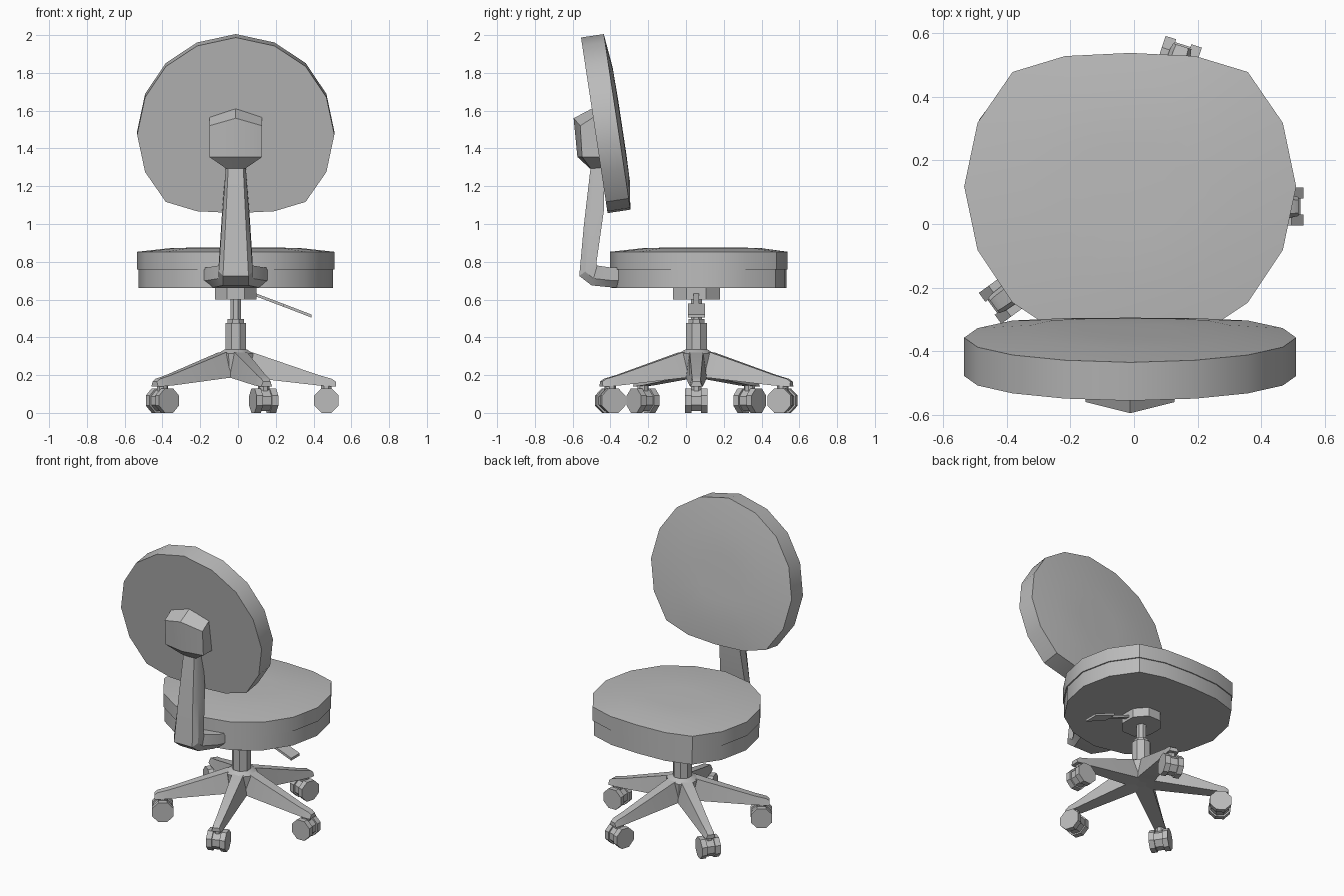
import bpy, bmesh, math
from mathutils import Matrix, Vector

cube = bpy.data.objects.get("Cube")
if cube:
    bpy.data.objects.remove(cube, do_unlink=True)

gray = bpy.data.materials.new("plain_gray")
gray.use_nodes = True
gray.diffuse_color = (0.5, 0.5, 0.5, 1)
gray.node_tree.nodes["Principled BSDF"].inputs["Base Color"].default_value = (0.5, 0.5, 0.5, 1)

CX, CY = -0.012, 0.055  # swivel axis


def loft(name, rings, matrix):
    """Skin a stack of equal-length rings, closed by flat caps."""
    bm = bmesh.new()
    loops = [[bm.verts.new(p) for p in ring] for ring in rings]
    n = len(loops[0])
    for a, b in zip(loops, loops[1:]):
        for i in range(n):
            j = (i + 1) % n
            bm.faces.new((a[i], a[j], b[j], b[i]))
    bm.faces.new(loops[0][::-1])
    bm.faces.new(loops[-1])
    bmesh.ops.recalc_face_normals(bm, faces=bm.faces)
    bm.transform(matrix)
    mesh = bpy.data.meshes.new(name)
    bm.to_mesh(mesh)
    bm.free()
    mesh.materials.append(gray)
    obj = bpy.data.objects.new(name, mesh)
    bpy.context.collection.objects.link(obj)
    bpy.ops.object.select_all(action="DESELECT")
    obj.select_set(True)
    bpy.context.view_layer.objects.active = obj
    bpy.ops.object.shade_smooth_by_angle(angle=math.radians(30))
    return obj


def turned(name, profile, matrix, sides=8):
    """Octagonal turned part from (height, radius) pairs along z."""
    rings = []
    for z, r in profile:
        angles = [(i + 0.5) * math.tau / sides for i in range(sides)]
        rings.append([(r * math.cos(a), r * math.sin(a), z) for a in angles])
    return loft(name, rings, matrix)


# Cushions: one rounded outline shared by seat and backrest
HALF = [(0, 0.42), (0.205, 0.41), (0.37, 0.36), (0.48, 0.2), (0.522, 0),
        (0.48, -0.2), (0.37, -0.365), (0.205, -0.475), (0, -0.52)]
OUTLINE = HALF + [(-x, y) for x, y in HALF[-2:0:-1]]


def cushion(name, layers, matrix):
    rings = [[(x * s, y * s, z) for x, y in OUTLINE] for z, s in layers]
    return loft(name, rings, matrix)


seat_at = Matrix.Translation((CX, 0.118, 0))
cushion("seat_pan", [(0.66, 0.985), (0.765, 0.985)], seat_at)
cushion("seat_cushion", [(0.76, 1), (0.853, 1), (0.873, 0.65), (0.876, 0.3)], seat_at)
back_at = Matrix.Translation((CX, -0.478, 1.473)) @ Matrix.Rotation(math.radians(-81.4), 4, "X")
cushion("backrest", [(0, 1), (0.122, 1), (0.142, 0.65), (0.145, 0.3)], back_at)

# Back support: curved upright, each station is inner edge, outer edge, half width
stations = [((-0.30, 0.77), (-0.30, 0.665), 0.19),
            ((-0.40, 0.77), (-0.40, 0.665), 0.15),
            ((-0.47, 0.78), (-0.50, 0.675), 0.09),
            ((-0.475, 0.79), (-0.565, 0.725), 0.09),
            ((-0.435, 1.07), (-0.54, 1.0), 0.072),
            ((-0.43, 1.30), (-0.505, 1.30), 0.053)]
rings = []
for inner, outer, w in stations:
    a, c = Vector((0, *inner)), Vector((0, *outer))
    b = a.lerp(c, 0.65)
    side = Vector((w, 0, 0))
    rings.append([a + side, b + side, c + side * 0.75, c - side * 0.75, b - side, a - side])
axis_x = Matrix.Translation((CX, 0, 0))
loft("back_support", rings, axis_x)

# Bracket behind the backrest, with a ridge down its middle
bracket = [(1.295, 0, 0.053, -0.42, -0.505, -0.51),
           (1.355, 0, 0.14, -0.44, -0.55, -0.575),
           (1.52, 0.04, 0.14, -0.46, -0.56, -0.595),
           (1.565, 0.045, 0.14, -0.46, -0.49, -0.50)]
loft("back_bracket",
     [[(-w, front, z), (-w, rear, z), (0, ridge, z + up), (w, rear, z), (w, front, z),
       (0, front, z + up)] for z, up, w, front, rear, ridge in bracket], axis_x)

# Column, hub and seat mount
axis = Matrix.Translation((CX, CY, 0))
turned("gas_column", [(0.3, 0.06), (0.475, 0.06), (0.475, 0.046), (0.498, 0.046),
                      (0.498, 0.031), (0.62, 0.031)], axis)
turned("base_hub", [(0.19, 0.085), (0.315, 0.1), (0.335, 0.065)], axis)
turned("seat_mount", [(0.6, 0.125), (0.665, 0.125)], axis @ Matrix.Diagonal((0.95, 1.08, 1, 1)))


# Height lever: thin rod ending in a flat paddle
def bar(name, start, end, w, t):
    rings = [[(x, -w, z - t), (x, w, z - t), (x, w, z + t), (x, -w, z + t)]
             for x, z in (start, end)]
    return loft(name, rings, Matrix.Translation((0, CY, 0)))


bar("lever_rod", (0.06, 0.638), (0.25, 0.566), 0.014, 0.008)
bar("lever_paddle", (0.24, 0.57), (0.388, 0.513), 0.045, 0.008)

# Five legs with casters: radius, bottom, top, bottom and top half widths
LEG = [(0.03, 0.19, 0.325, 0.055, 0.035), (0.09, 0.185, 0.32, 0.055, 0.035),
       (0.44, 0.145, 0.2, 0.037, 0.024), (0.51, 0.14, 0.18, 0.034, 0.022),
       (0.53, 0.14, 0.165, 0.03, 0.02)]
WHEELS = [(-0.06, 0.07), (-0.025, 0.07), (-0.025, 0.06),
          (0.025, 0.06), (0.025, 0.07), (0.06, 0.07)]
for i in range(5):
    spin = axis @ Matrix.Rotation(i * math.tau / 5, 4, "Z")
    loft(f"leg_{i + 1}", [[(r, -wb, lo), (r, wb, lo), (r, wt, hi), (r, -wt, hi)]
                          for r, lo, hi, wb, wt in LEG], spin)
    at = spin @ Matrix.Translation((0.48, 0, 0))
    turned(f"caster_pin_{i + 1}", [(0.1, 0.03), (0.15, 0.03)], at)
    lay = Matrix.Translation((0, 0, 0.065)) @ Matrix.Rotation(math.pi / 2, 4, "X")
    turned(f"caster_{i + 1}", WHEELS, at @ lay)
